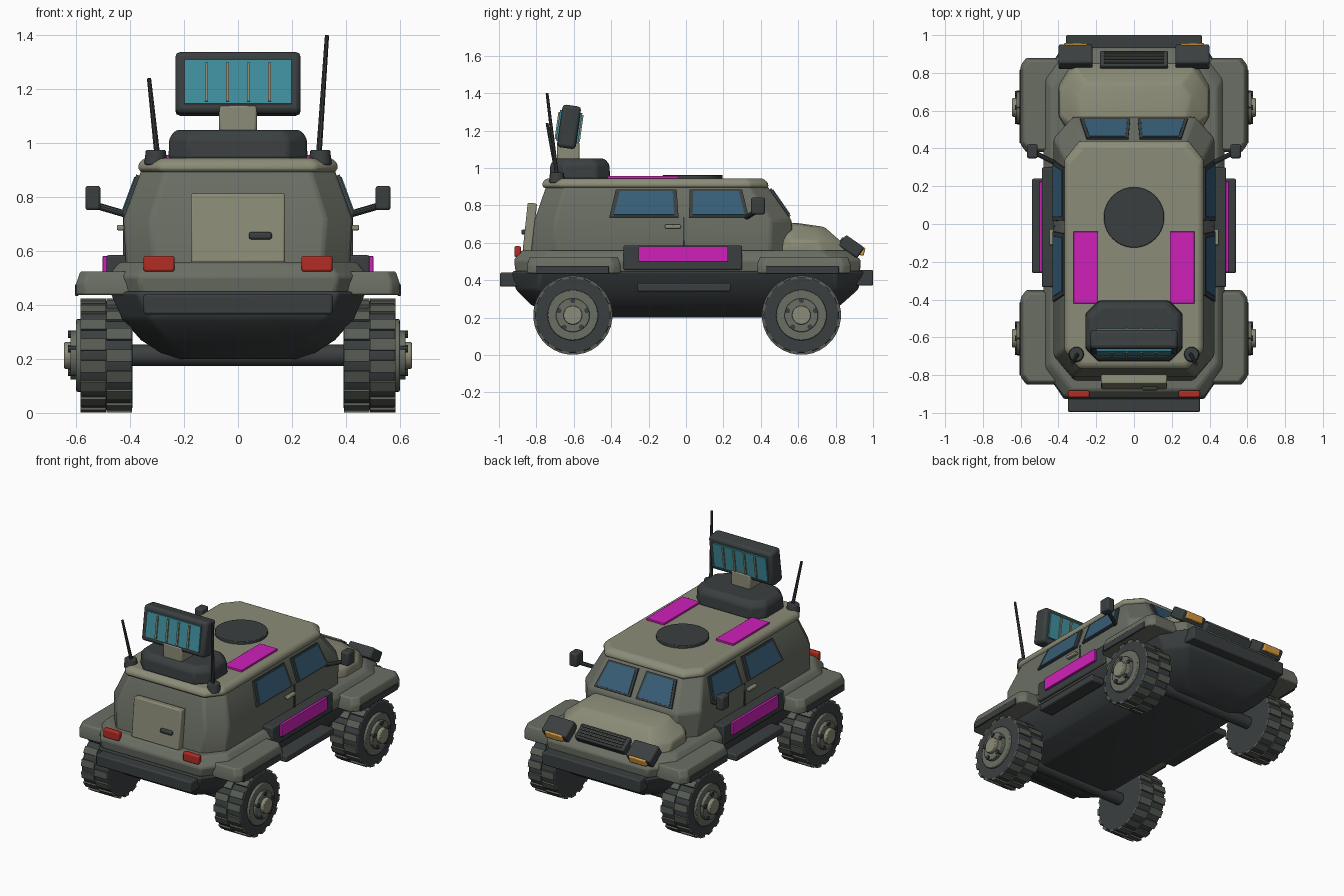
import bpy, bmesh, math
from mathutils import Matrix, Vector

old = bpy.data.objects.get("Cube")
if old:
    bpy.data.objects.remove(old, do_unlink=True)


def material(name, code):
    lin = []
    for i in (0, 2, 4):
        c = int(code[i:i + 2], 16) / 255
        lin.append(((c + 0.055) / 1.055) ** 2.4 if c > 0.04 else c / 12.92)
    m = bpy.data.materials.new(name)
    m.use_nodes = True
    m.diffuse_color = (*lin, 1)
    node = next(n for n in m.node_tree.nodes if n.type == 'BSDF_PRINCIPLED')
    node.inputs["Base Color"].default_value = (*lin, 1)
    return m


light = material("light olive", "8C8C78")
olive = material("mid olive", "6A6E63")
tread = material("tread grey", "585D55")
dark = material("charcoal", "3A3F40")
magenta = material("magenta", "D020BA")
cyan = material("panel cyan", "4090A0")
glass = material("window blue", "375E77")
amber = material("lamp amber", "D69C40")
red = material("lamp red", "B22C22")


def finish(name, bm, mat, bevel=0.0):
    bmesh.ops.recalc_face_normals(bm, faces=bm.faces)
    mesh = bpy.data.meshes.new(name)
    bm.to_mesh(mesh)
    bm.free()
    mesh.materials.append(mat)
    ob = bpy.data.objects.new(name, mesh)
    bpy.context.collection.objects.link(ob)
    if bevel:
        mod = ob.modifiers.new("bevel", 'BEVEL')
        mod.width, mod.segments, mod.limit_method = bevel, 2, 'ANGLE'
        mod.angle_limit = math.radians(25)
    bpy.ops.object.select_all(action='DESELECT')
    ob.select_set(True)
    bpy.context.view_layer.objects.active = ob
    bpy.ops.object.shade_smooth_by_angle(angle=math.radians(32))
    return ob


def box(name, centre, size, mat, bevel=0.008, tilt=0):
    bm = bmesh.new()
    m = Matrix.Translation(centre) @ Matrix.Rotation(math.radians(tilt), 4, 'X')
    bmesh.ops.create_cube(bm, size=1, matrix=m @ Matrix.Diagonal((*size, 1)))
    return finish(name, bm, mat, bevel)


def rod(name, a, b, r1, mat, r2=None, sides=24, bevel=0.0):
    a, b = Vector(a), Vector(b)
    turn = (b - a).to_track_quat('Z', 'Y').to_matrix().to_4x4()
    bm = bmesh.new()
    bmesh.ops.create_cone(bm, cap_ends=True, segments=sides, radius1=r1,
                          radius2=r1 if r2 is None else r2, depth=(b - a).length,
                          matrix=Matrix.Translation((a + b) / 2) @ turn)
    return finish(name, bm, mat, bevel)


def loft(name, rings, mat, bevel=0.012, x=0):
    """Stack of chamfered rectangles: height, half width, back, front, chamfer x, chamfer y."""
    bm = bmesh.new()
    loops = []
    for z, h, b, f, cx, cy in rings:
        pts = [(h, b + cy), (h, f - cy), (h - cx, f), (cx - h, f),
               (-h, f - cy), (-h, b + cy), (cx - h, b), (h - cx, b)]
        loops.append([bm.verts.new((x + px, py, z)) for px, py in pts])
    for lo, hi in zip(loops, loops[1:]):
        for i in range(8):
            j = (i + 1) % 8
            bm.faces.new((lo[i], lo[j], hi[j], hi[i]))
    bm.faces.new(loops[0])
    bm.faces.new(loops[-1])
    return finish(name, bm, mat, bevel)


def plate(name, pts, half, mat, scale=1.0):
    """Thin slab centred on a planar polygon."""
    pts = [Vector(p) for p in pts]
    mid = sum(pts, Vector()) / len(pts)
    n = (pts[1] - pts[0]).cross(pts[2] - pts[1]).normalized() * half
    bm = bmesh.new()
    a, b = ([bm.verts.new(mid + (p - mid) * scale + o) for p in pts] for o in (n, -n))
    bm.faces.new(a)
    bm.faces.new(b)
    for i in range(len(a)):
        j = (i + 1) % len(a)
        bm.faces.new((a[i], a[j], b[j], b[i]))
    return finish(name, bm, mat)


def window(name, pts):
    plate(name + "_frame", pts, 0.012, dark)
    plate(name + "_glass", pts, 0.016, glass, 0.87)


# Hull, deck, cabin, hood and roof
loft("lower_hull", [(0.2, 0.25, -0.7, 0.7, 0.08, 0.1), (0.27, 0.36, -0.83, 0.83, 0.1, 0.1),
                    (0.35, 0.43, -0.91, 0.92, 0.1, 0.12), (0.45, 0.475, -0.93, 0.95, 0.1, 0.15)], dark)
loft("deck", [(0.44, 0.47, -0.91, 0.93, 0.11, 0.15), (0.51, 0.48, -0.92, 0.935, 0.11, 0.15),
              (0.56, 0.44, -0.88, 0.86, 0.11, 0.14)], olive)
loft("cabin", [(0.54, 0.415, -0.83, 0.575, 0.1, 0.12), (0.72, 0.425, -0.81, 0.565, 0.1, 0.11),
               (0.91, 0.355, -0.745, 0.43, 0.09, 0.1)], olive)
loft("hood", [(0.54, 0.4, 0.45, 0.86, 0.07, 0.12), (0.61, 0.395, 0.45, 0.825, 0.08, 0.12),
              (0.685, 0.3, 0.45, 0.74, 0.05, 0.06), (0.705, 0.27, 0.45, 0.6, 0.05, 0.05)], light)
loft("roof", [(0.893, 0.365, -0.765, 0.44, 0.08, 0.1), (0.92, 0.372, -0.77, 0.44, 0.08, 0.1),
              (0.945, 0.35, -0.745, 0.41, 0.08, 0.09)], light)

# Bumpers, rear door and grille
box("rear_bumper", (0, -0.945, 0.403), (0.7, 0.1, 0.075), dark)
box("front_bumper", (0, 0.955, 0.413), (0.72, 0.09, 0.085), dark)
box("rear_door", (0, -0.835, 0.683), (0.35, 0.05, 0.26), light, tilt=-6)
box("rear_door_handle", (0.083, -0.868, 0.657), (0.085, 0.025, 0.027), dark)
box("grille", (0, 0.862, 0.58), (0.36, 0.1, 0.06), dark, tilt=-35)
for i in range(4):
    s = (i - 1.5) * 0.021
    box("grille_bar", (0, 0.882 + s * 0.82, 0.607 - s * 0.57), (0.32, 0.008, 0.012), olive, 0, -35)

# Roof equipment
rod("roof_hatch", (0, 0.035, 0.94), (0, 0.035, 0.963), 0.16, dark, sides=40, bevel=0.004)
loft("turret_base", [(0.94, 0.258, -0.73, -0.405, 0.07, 0.07), (1.02, 0.255, -0.725, -0.41, 0.07, 0.07),
                     (1.05, 0.23, -0.7, -0.435, 0.06, 0.06)], dark)
box("panel_mast", (0, -0.63, 1.09), (0.14, 0.12, 0.1), light)
box("sensor_panel", (0, -0.625, 1.22), (0.465, 0.1, 0.23), dark, 0.018, -8)
for side in (-1, 1):
    centre = Vector((0, -0.625, 1.22)) + Matrix.Rotation(math.radians(-8), 3, 'X') @ Vector((0, side * 0.052, 0))
    box("panel_screen", centre, (0.395, 0.016, 0.165), cyan, 0, -8)
    for i in range(4):
        box("panel_bar", centre + Vector(((i - 1.5) * 0.078, side * 0.009, 0)),
            (0.012, 0.014, 0.145), light, 0, -8)

# Paired parts
for s in (-1, 1):
    def slope(z):
        return s * (0.425 - (z - 0.72) * 0.37)

    def side_pane(name, low_back, low_front, top_back, top_front):
        window(name, [(slope(z), y, z) for y, z in ((low_back, 0.735), (low_front, 0.735),
                                                    (top_front, 0.88), (top_back, 0.88))])

    side_pane("rear_side_window", -0.41, -0.04, -0.375, -0.05)
    side_pane("front_side_window", 0.016, 0.335, 0.02, 0.3)
    window("windscreen", [(s * 0.02, 0.55, 0.737), (s * 0.285, 0.55, 0.737),
                          (s * 0.25, 0.447, 0.885), (s * 0.03, 0.447, 0.885)])
    box("door_seam", (s * 0.421, -0.012, 0.655), (0.012, 0.01, 0.16), dark, 0)
    box("door_handle", (s * 0.436, -0.07, 0.687), (0.026, 0.085, 0.02), light, 0.005)

    box("side_pod", (s * 0.45, -0.017, 0.52), (0.075, 0.635, 0.13), dark)
    box("pod_panel", (s * 0.493, -0.015, 0.54), (0.02, 0.48, 0.082), magenta, 0.003)
    box("side_step", (s * 0.49, -0.01, 0.362), (0.1, 0.5, 0.045), dark)
    box("roof_panel", (s * 0.255, -0.23, 0.948), (0.13, 0.38, 0.018), magenta, 0.002)

    box("tail_light", (s * 0.293, -0.9, 0.553), (0.115, 0.035, 0.058), red)
    box("headlight_housing", (s * 0.31, 0.885, 0.58), (0.18, 0.12, 0.07), dark, 0.01, -35)
    box("headlight", (s * 0.308, 0.94, 0.555), (0.125, 0.03, 0.045), amber, 0.006, -15)

    rod("mirror_arm", (s * 0.41, 0.32, 0.735), (s * 0.53, 0.38, 0.77), 0.013, dark, sides=10)
    box("mirror", (s * 0.538, 0.385, 0.797), (0.056, 0.075, 0.09), dark, 0.01)

    tip = 1.4 if s > 0 else 1.24
    rod("antenna_base", (s * 0.305, -0.69, 0.92), (s * 0.305, -0.69, 0.975), 0.043, dark, 0.037, 16, 0.005)
    rod("antenna", (s * 0.3, -0.69, 0.96), (s * 0.33, -0.743, tip), 0.011, dark, 0.008, 8)

    # Fenders and wheels
    for y in (-0.6, 0.63):
        loft("fender", [(0.437, 0.12, y - 0.25, y + 0.25, 0.03, 0.04), (0.48, 0.12, y - 0.25, y + 0.25, 0.03, 0.04),
                        (0.525, 0.105, y - 0.235, y + 0.235, 0.03, 0.04)], olive, 0.008, s * 0.48)
        box("fender_trim", (s * 0.598, y - 0.008, 0.455), (0.014, 0.39, 0.042), dark, 0.003)
    for y in (-0.605, 0.617):
        def disc(name, inner, outer, r, mat, dy=0.0, dz=0.0, sides=40, bevel=0.0):
            rod(name, (s * inner, y + dy, 0.213 + dz), (s * outer, y + dy, 0.213 + dz), r, mat,
                sides=sides, bevel=bevel)

        disc("tire", 0.392, 0.585, 0.202, dark, bevel=0.008)
        disc("rim", 0.57, 0.6, 0.135, olive, bevel=0.005)
        disc("rim_centre", 0.59, 0.622, 0.09, olive, bevel=0.004)
        disc("hub", 0.6, 0.645, 0.05, light, bevel=0.005)
        for k in range(5):
            a = math.tau * k / 5 + math.pi / 2
            disc("wheel_bolt", 0.6, 0.63, 0.014, dark, math.cos(a) * 0.078, math.sin(a) * 0.078, 8)
        # Two staggered rows of tread blocks
        bm = bmesh.new()
        for row in range(2):
            for k in range(16):
                a = math.tau * (k + row / 2) / 16
                m = (Matrix.Translation((s * (0.44 + row * 0.097), y, 0.213))
                     @ Matrix.Rotation(a, 4, 'X') @ Matrix.Translation((0, 0, 0.198)))
                bmesh.ops.create_cube(bm, size=1, matrix=m @ Matrix.Diagonal((0.094, 0.044, 0.026, 1)))
        finish("tire_tread", bm, tread)

for y in (-0.605, 0.617):
    rod("axle", (-0.42, y, 0.213), (0.42, y, 0.213), 0.04, dark)
